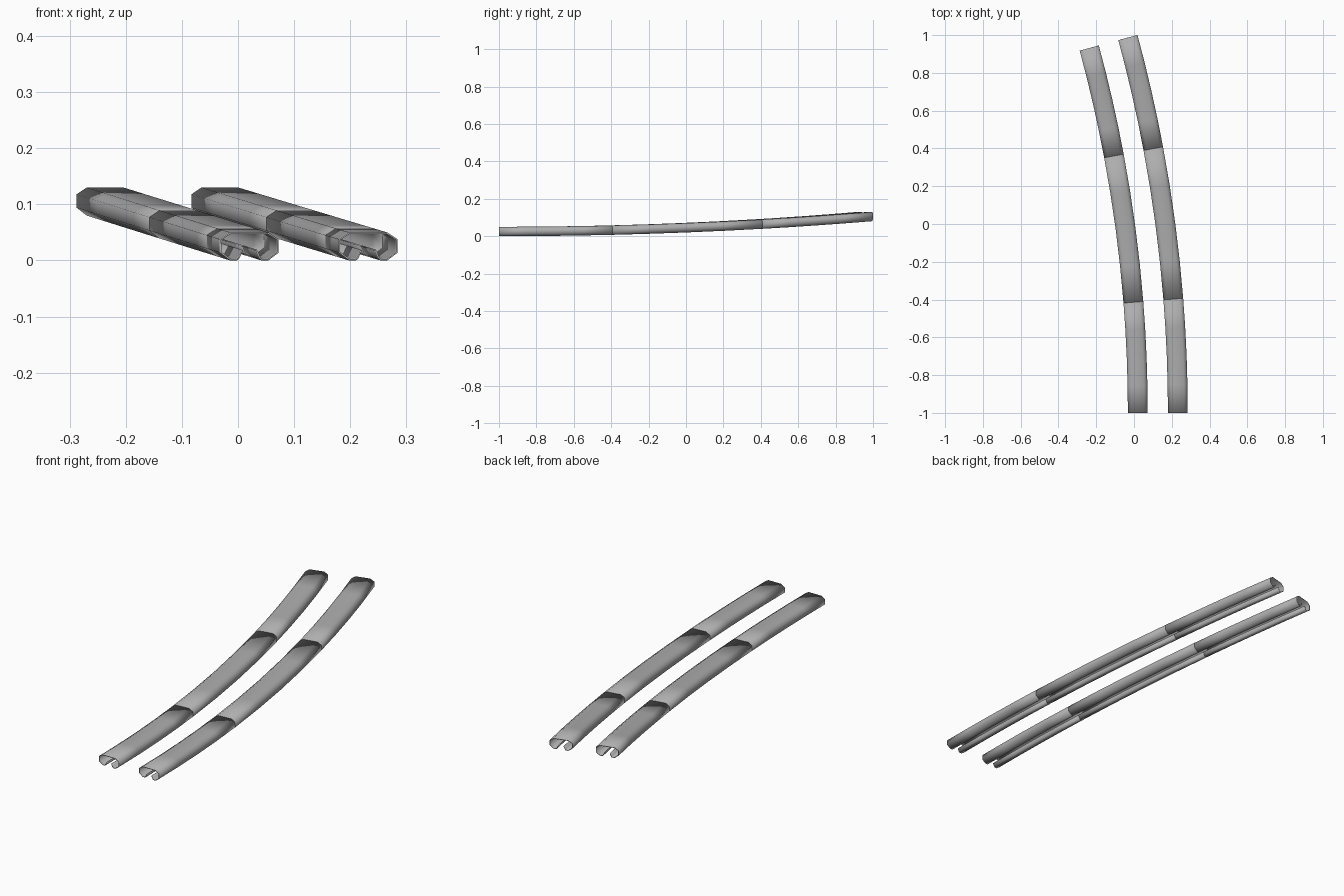
import bpy, bmesh, math

if "Cube" in bpy.data.objects:
    bpy.data.objects.remove(bpy.data.objects["Cube"])

TURN = math.radians(15.15)   # total left turn of the track
CENTRE_X = -7.37             # common centre of both arcs (at y = -1)
STEPS = 4                    # rings per rail section
JOINTS = [0.0, 0.3, 0.7, 1.0]

# Right half of the slotted channel section: inner lip, foot, side, top
half = [(0.011, 0.018), (0.018, 0.003), (0.022, 0.0), (0.034, 0.0),
        (0.0525, 0.014), (0.0525, 0.038), (0.034, 0.05)]
profile = half + [(-u, z) for u, z in reversed(half)]

# Dull steel
steel = bpy.data.materials.new("dull_steel")
steel.diffuse_color = (0.42, 0.42, 0.42, 1)
steel.use_nodes = True
steel.node_tree.nodes["Principled BSDF"].inputs["Base Color"].default_value = steel.diffuse_color


def rail_section(name, radius, start, end):
    """Sweep the channel section along part of the rising arc."""
    bm = bmesh.new()
    rings = []
    for j in range(STEPS + 1):
        t = start + (end - start) * j / STEPS
        a = TURN * t
        rings.append([bm.verts.new((CENTRE_X + (radius + u) * math.cos(a),
                                    -1 + (radius + u) * math.sin(a),
                                    z + 0.08 * t * t)) for u, z in profile])
    for r0, r1 in zip(rings, rings[1:]):
        for i in range(len(profile) - 1):
            bm.faces.new((r0[i], r1[i], r1[i + 1], r0[i + 1])).smooth = True
    mesh = bpy.data.meshes.new(name)
    bm.to_mesh(mesh)
    bm.free()
    mesh.materials.append(steel)
    obj = bpy.data.objects.new(name, mesh)
    bpy.context.collection.objects.link(obj)

    # Sheet thickness, inwards
    wall = obj.modifiers.new("wall", 'SOLIDIFY')
    wall.thickness = 0.003
    wall.offset = -1


# Inner and outer rails of the bend, each in three jointed sections
for rail, radius in (("inner_rail", 7.39), ("outer_rail", 7.602)):
    for k, (start, end) in enumerate(zip(JOINTS, JOINTS[1:])):
        rail_section(f"{rail}_section_{k + 1}", radius, start, end)
